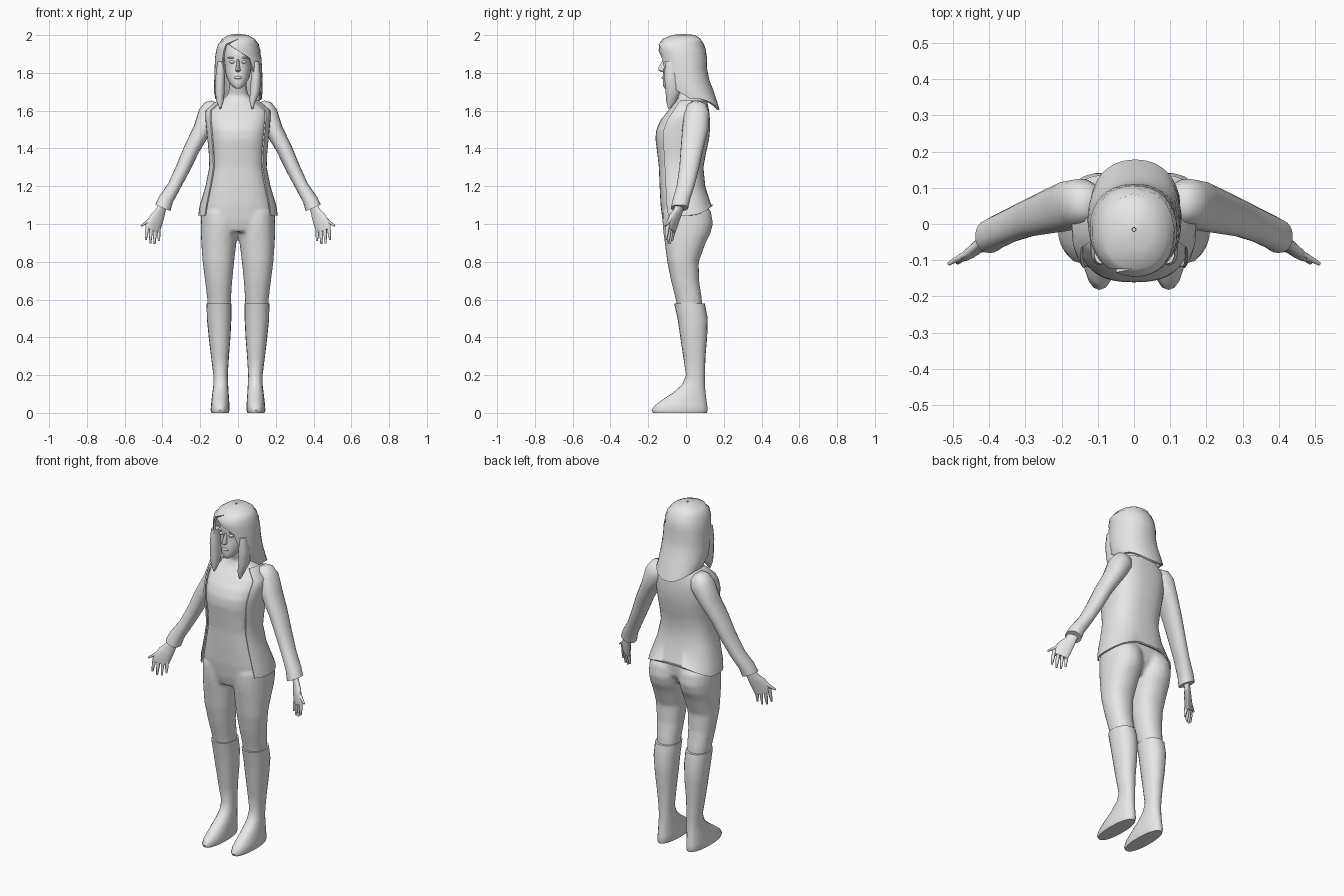
import bpy, bmesh
from math import sin, cos, radians, copysign
from mathutils import Vector

default_cube = bpy.data.objects.get("Cube")
if default_cube:
    bpy.data.objects.remove(default_cube, do_unlink=True)

# One plain grey for the whole figure
GREY = (0.8, 0.8, 0.8, 1.0)
grey_material = bpy.data.materials.new("plain_grey")
grey_material.use_nodes = True
grey_material.diffuse_color = GREY
grey_material.node_tree.nodes["Principled BSDF"].inputs["Base Color"].default_value = GREY


def make_object(name, bm):
    mesh = bpy.data.meshes.new(name)
    bm.to_mesh(mesh)
    bm.free()
    obj = bpy.data.objects.new(name, mesh)
    bpy.context.collection.objects.link(obj)
    mesh.materials.append(grey_material)
    return obj


def select_only(objects):
    bpy.ops.object.select_all(action='DESELECT')
    for obj in objects:
        obj.select_set(True)
    bpy.context.view_layer.objects.active = objects[0]


def finish(obj, angle=50):
    """Apply the modifiers, then shade smooth with sharp creases."""
    select_only([obj])
    for modifier in list(obj.modifiers):
        bpy.ops.object.modifier_apply(modifier=modifier.name)
    bpy.ops.object.shade_smooth_by_angle(angle=radians(angle))
    return obj


def rounded(value, power):
    return copysign(abs(value) ** (2 / power), value)


def loft(name, rings, side=1, columns=20, power=2.2, tilt=0, shear=0, shell=0):
    """Skin rings of (z, x_min, x_max, y_front, y_back, left_gap, right_gap, drop).
    Gaps, in degrees from the front, leave the skin open; drop lowers the back."""
    bm = bmesh.new()
    rows = []
    for ring in rings:
        z, x_min, x_max, y_front, y_back = ring[:5]
        left_gap, right_gap, drop = (tuple(ring[5:]) + (0, 0, 0))[:3]
        row = []
        for i in range(columns + 1):
            angle = radians(left_gap + (360 - left_gap - right_gap) * i / columns)
            dx = (x_max - x_min) / 2 * rounded(sin(angle), power)
            dy = (y_back - y_front) / 2 * rounded(-cos(angle), power)
            row.append(bm.verts.new((
                side * ((x_min + x_max) / 2 + dx),
                (y_front + y_back) / 2 + dy + shear * dx,
                z + tilt * dx - drop * max(0, -cos(angle)) ** 2)))
        rows.append(row)
    for upper, lower in zip(rows, rows[1:]):
        for i in range(columns):
            bm.faces.new((upper[i], lower[i], lower[i + 1], upper[i + 1]))
    bmesh.ops.remove_doubles(bm, verts=bm.verts, dist=0.0002)
    if not shell:
        bmesh.ops.holes_fill(bm, edges=bm.edges, sides=0)
    bmesh.ops.recalc_face_normals(bm, faces=bm.faces)
    obj = make_object(name, bm)
    if shell:
        solidify = obj.modifiers.new("thickness", 'SOLIDIFY')
        solidify.thickness = shell
        solidify.offset = 0
    return obj


def symmetric(rings):
    return [(z, -half, half, *rest) for z, half, *rest in rings]


def ellipsoid(name, centre, size):
    bm = bmesh.new()
    bmesh.ops.create_uvsphere(bm, u_segments=12, v_segments=8, radius=1)
    bmesh.ops.scale(bm, vec=Vector(size), verts=bm.verts)
    bmesh.ops.translate(bm, vec=Vector(centre), verts=bm.verts)
    return finish(make_object(name, bm))


# Torso, neck and trousers, blended into one skin
torso_rings = [
    (1.78, .045, -.06, .05), (1.72, .047, -.05, .06), (1.68, .055, -.038, .08),
    (1.65, .1, -.05, .1), (1.6, .16, -.095, .11), (1.55, .16, -.135, .115),
    (1.5, .155, -.158, .115), (1.45, .15, -.162, .11), (1.38, .143, -.153, .095),
    (1.3, .14, -.144, .08), (1.2, .16, -.14, .09), (1.1, .185, -.135, .115),
    (1.02, .18, -.125, .11), (.96, .1, -.11, .07)]
leg_rings = [
    (1.12, .01, .17, -.1, .1), (1.06, 0, .195, -.125, .135), (1, 0, .197, -.125, .143),
    (.95, .003, .197, -.12, .13), (.9, .008, .195, -.113, .105),
    (.8, .02, .188, -.1, .068), (.7, .03, .175, -.08, .07),
    (.6, .037, .163, -.055, .085), (.5, .04, .155, -.035, .09)]
body_parts = [loft("torso_and_trousers", symmetric(torso_rings), columns=28, power=2.6)]
body_parts += [loft("leg", leg_rings, side) for side in (1, -1)]
select_only(body_parts)
bpy.ops.object.join()
body = body_parts[0]
remesh = body.modifiers.new("blend", 'REMESH')
remesh.mode = 'VOXEL'
remesh.voxel_size = 0.01
soften = body.modifiers.new("soften", 'SMOOTH')
soften.factor = 0.5
soften.iterations = 8
finish(body, 80)

# Open jacket: follows the torso with a gap at the front and a lower front hem
GROW = 0.008
jacket_rings = [
    (z, half + GROW, front - GROW, back + GROW, 55, 55)
    for z, half, front, back in torso_rings if 1.15 < z < 1.66]
jacket_rings.append((1.1, .198, -.142, .13, 52, 52))
jacket_rings.append((1.045, .207, -.135, .14, 52, 52, -.055))
finish(loft("jacket", symmetric(jacket_rings), columns=28, power=2.6, shell=0.008))

# Limbs
sleeve_rings = [
    (1.645, .1, .14, .03, .08), (1.625, .08, .175, .005, .11), (1.58, .09, .207, -.012, .125),
    (1.5, .145, .233, -.02, .118), (1.4, .205, .283, -.028, .092), (1.3, .253, .324, -.035, .07),
    (1.2, .306, .37, -.05, .045), (1.13, .345, .418, -.07, .022), (1.085, .358, .438, -.08, .012)]
palm_rings = [
    (1.11, .37, .416, -.052, -.01), (1.07, .385, .433, -.06, -.022), (1.04, .392, .46, -.078, -.038),
    (1, .404, .482, -.093, -.055), (.965, .416, .487, -.095, -.068)]
boot_rings = [
    (.578, .034, .166, -.062, .1), (.5, .035, .165, -.045, .115), (.4, .04, .155, -.03, .112),
    (.3, .048, .143, -.015, .103), (.2, .054, .13, 0, .1), (.15, .052, .13, -.02, .1),
    (.11, .05, .135, -.065, .103), (.07, .047, .14, -.125, .108), (.04, .045, .143, -.165, .112),
    (.015, .045, .145, -.182, .115), (0, .05, .14, -.175, .11)]


def fingers(name, side):
    """Four fingers and a thumb as tapered round strokes."""
    paths = []
    for i, length in enumerate((.075, .095, .098, .085)):
        knuckle = Vector((.422 + .019 * i, -.062 - .011 * i, .985 + .005 * i))
        bend = Vector((.004 * (i - 1), -.012, -length))
        paths.append((knuckle, knuckle + bend * .55, knuckle + bend))
    paths.append((Vector((.44, -.07, 1.05)), Vector((.475, -.09, 1.015)), Vector((.512, -.11, .99))))
    curve = bpy.data.curves.new(name, 'CURVE')
    curve.dimensions = '3D'
    curve.bevel_depth = 0.01
    curve.bevel_resolution = 1
    curve.use_fill_caps = True
    for path in paths:
        spline = curve.splines.new('POLY')
        spline.points.add(2)
        for point, place, radius in zip(spline.points, path, (1.1, .95, .5)):
            point.co = (side * place.x, place.y, place.z, 1)
            point.radius = radius
    curve.materials.append(grey_material)
    bpy.context.collection.objects.link(bpy.data.objects.new(name, curve))


for side, label in ((1, "left"), (-1, "right")):
    finish(loft(label + "_sleeve", sleeve_rings, side, tilt=.42))
    finish(loft(label + "_palm", palm_rings, side, columns=14, tilt=.4, shear=-.55))
    fingers(label + "_fingers", side)
    finish(loft(label + "_boot", boot_rings, side))
    ellipsoid(label + "_eye", (side * .031, -.108, 1.858), (.015, .01, .008))
    ellipsoid(label + "_brow", (side * .033, -.108, 1.88), (.022, .012, .005))

# Head and face
head_rings = [
    (1.98, .03, -.07, .03), (1.94, .065, -.11, .07), (1.88, .074, -.122, .085),
    (1.855, .072, -.115, .085), (1.82, .07, -.12, .08), (1.78, .062, -.123, .05),
    (1.75, .047, -.123, 0), (1.728, .03, -.12, -.05), (1.717, .012, -.112, -.08)]
finish(loft("head", symmetric(head_rings), columns=24))
nose_rings = [
    (1.87, .006, -.122, -.1), (1.826, .011, -.147, -.1),
    (1.813, .014, -.146, -.1), (1.804, .008, -.128, -.1)]
finish(loft("nose", symmetric(nose_rings), columns=10))
ellipsoid("lips", (0, -.119, 1.775), (.021, .01, .008))

# Side-parted hair, open around the face and pointed at the back
hair_rings = [
    (2, -.005, .005, -.02, -.01), (1.995, -.05, .05, -.07, .045), (1.975, -.08, .085, -.12, .075),
    (1.95, -.1, .105, -.14, .09, -28, 36), (1.92, -.11, .113, -.14, .1, -2, 38),
    (1.88, -.116, .118, -.135, .105, 27, 40), (1.82, -.118, .122, -.13, .106, 36, 42),
    (1.76, -.12, .124, -.12, .118, 45, 45), (1.71, -.122, .125, -.11, .138, 62, 62),
    (1.665, -.115, .122, -.09, .172, 82, 82, .06)]
finish(loft("hair", hair_rings, columns=28, shell=0.012))
right_lock = [
    (1.86, -.11, -.075, -.11, -.05), (1.78, -.12, -.068, -.115, -.035),
    (1.7, -.122, -.07, -.108, -.03), (1.65, -.115, -.075, -.105, -.05),
    (1.61, -.097, -.09, -.095, -.085)]
left_lock = [
    (1.86, .075, .112, -.11, -.05), (1.78, .068, .122, -.115, -.035),
    (1.7, .062, .118, -.108, -.03), (1.65, .06, .095, -.105, -.05),
    (1.61, .072, .08, -.095, -.085)]
finish(loft("right_hair_lock", right_lock, columns=10))
finish(loft("left_hair_lock", left_lock, columns=10))
